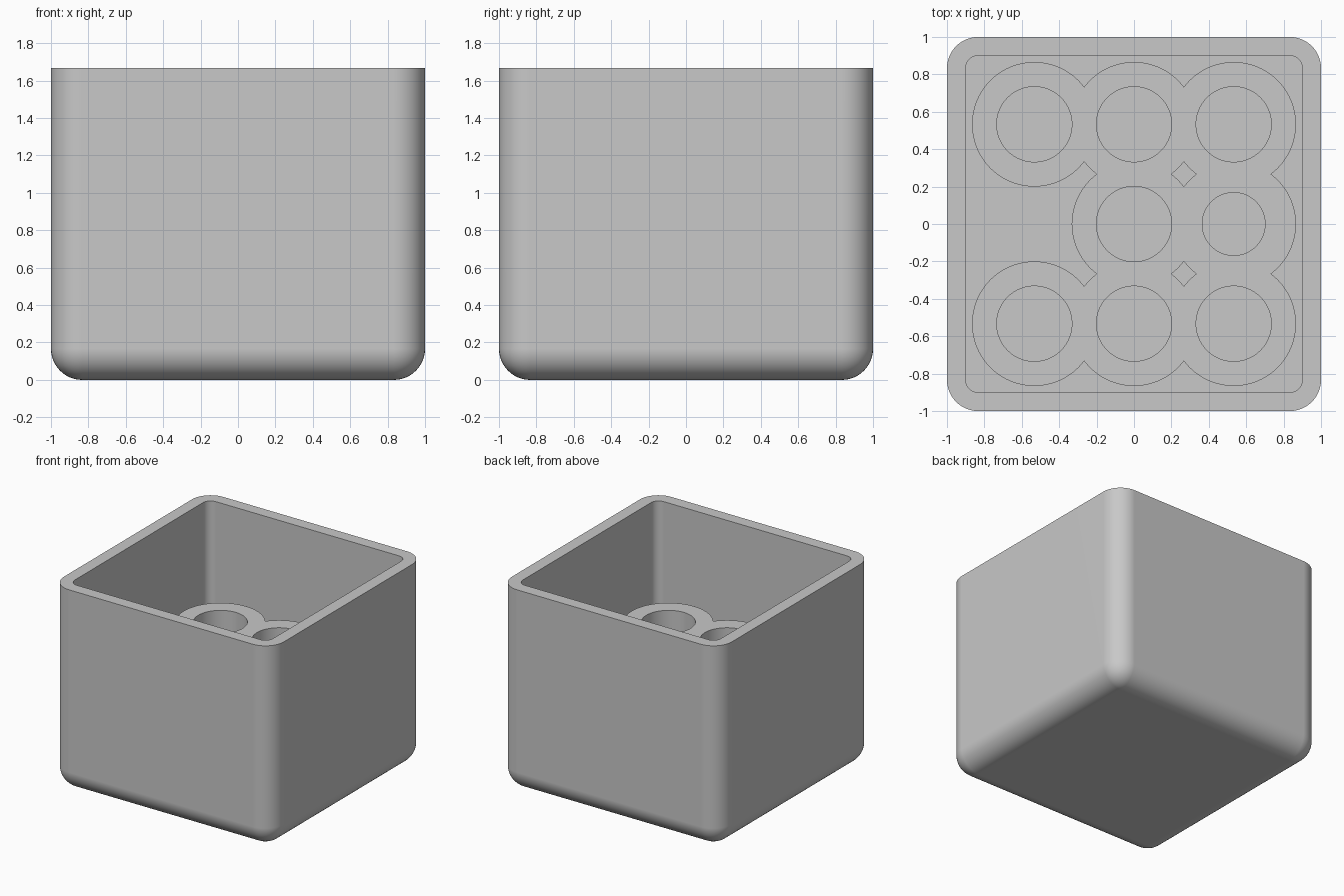
import bpy, bmesh, math
from mathutils import Matrix

cube = bpy.data.objects.get("Cube")
if cube:
    bpy.data.objects.remove(cube, do_unlink=True)

HEIGHT = 1.667
FLOOR = 0.1
POST_TOP = 0.9
PITCH = 0.533

grey = bpy.data.materials.new("plain grey")
grey.use_nodes = True
colour = (0.58, 0.58, 0.58, 1)
grey.diffuse_color = colour
grey.node_tree.nodes["Principled BSDF"].inputs["Base Color"].default_value = colour


def make_object(name, bm):
    mesh = bpy.data.meshes.new(name)
    bm.to_mesh(mesh)
    bm.free()
    mesh.materials.append(grey)
    obj = bpy.data.objects.new(name, mesh)
    bpy.context.collection.objects.link(obj)
    return obj


def rounded_box(name, half, z0, z1, radius, round_bottom):
    """Upright box with rounded side edges and, optionally, bottom edges."""
    bm = bmesh.new()
    place = Matrix.Translation((0, 0, (z0 + z1) / 2)) @ Matrix.Diagonal((2 * half, 2 * half, z1 - z0, 1))
    bmesh.ops.create_cube(bm, size=1, matrix=place)
    edges = []
    for e in bm.edges:
        a, b = (v.co.z for v in e.verts)
        upright = abs(a - b) > 0.01
        at_bottom = max(a, b) < z0 + 0.01
        if upright or (round_bottom and at_bottom):
            edges.append(e)
    bmesh.ops.bevel(bm, geom=edges, offset=radius, segments=12, profile=0.5, affect='EDGES')
    return make_object(name, bm)


def cylinder(name, x, y, radius, z0, z1):
    bm = bmesh.new()
    bmesh.ops.create_cone(bm, cap_ends=True, segments=96, radius1=radius, radius2=radius,
                          depth=z1 - z0, matrix=Matrix.Translation((x, y, (z0 + z1) / 2)))
    return make_object(name, bm)


def combine(target, tool, operation):
    """Apply a boolean and discard the tool."""
    mod = target.modifiers.new("combine", 'BOOLEAN')
    mod.operation = operation
    mod.solver = 'EXACT'
    mod.object = tool
    bpy.context.view_layer.objects.active = target
    bpy.ops.object.modifier_apply(modifier=mod.name)
    bpy.data.objects.remove(tool, do_unlink=True)


# Hollow box with rounded outside
box = rounded_box("holder_box", 1, 0, HEIGHT, 0.167, True)
combine(box, rounded_box("cavity", 0.9, FLOOR, HEIGHT + 0.2, 0.067, False), 'DIFFERENCE')

# Merged round posts on a three by three grid, one place left empty
places = [(i, j) for i in (-1, 0, 1) for j in (-1, 0, 1) if (i, j) != (-1, 0)]
for i, j in places:
    post = cylinder("post", i * PITCH, j * PITCH, 0.333, FLOOR / 2, POST_TOP)
    combine(box, post, 'UNION')

# Sockets in the posts, the right middle one narrower
for i, j in places:
    radius = 0.168 if (i, j) == (1, 0) else 0.201
    socket = cylinder("socket", i * PITCH, j * PITCH, radius, FLOOR, POST_TOP + 0.1)
    combine(box, socket, 'DIFFERENCE')

# Smooth the curves, keep the rims crisp
bpy.ops.object.select_all(action='DESELECT')
box.select_set(True)
bpy.context.view_layer.objects.active = box
bpy.ops.object.shade_smooth_by_angle(angle=math.radians(30))
weighted = box.modifiers.new("even shading", 'WEIGHTED_NORMAL')
weighted.keep_sharp = True
